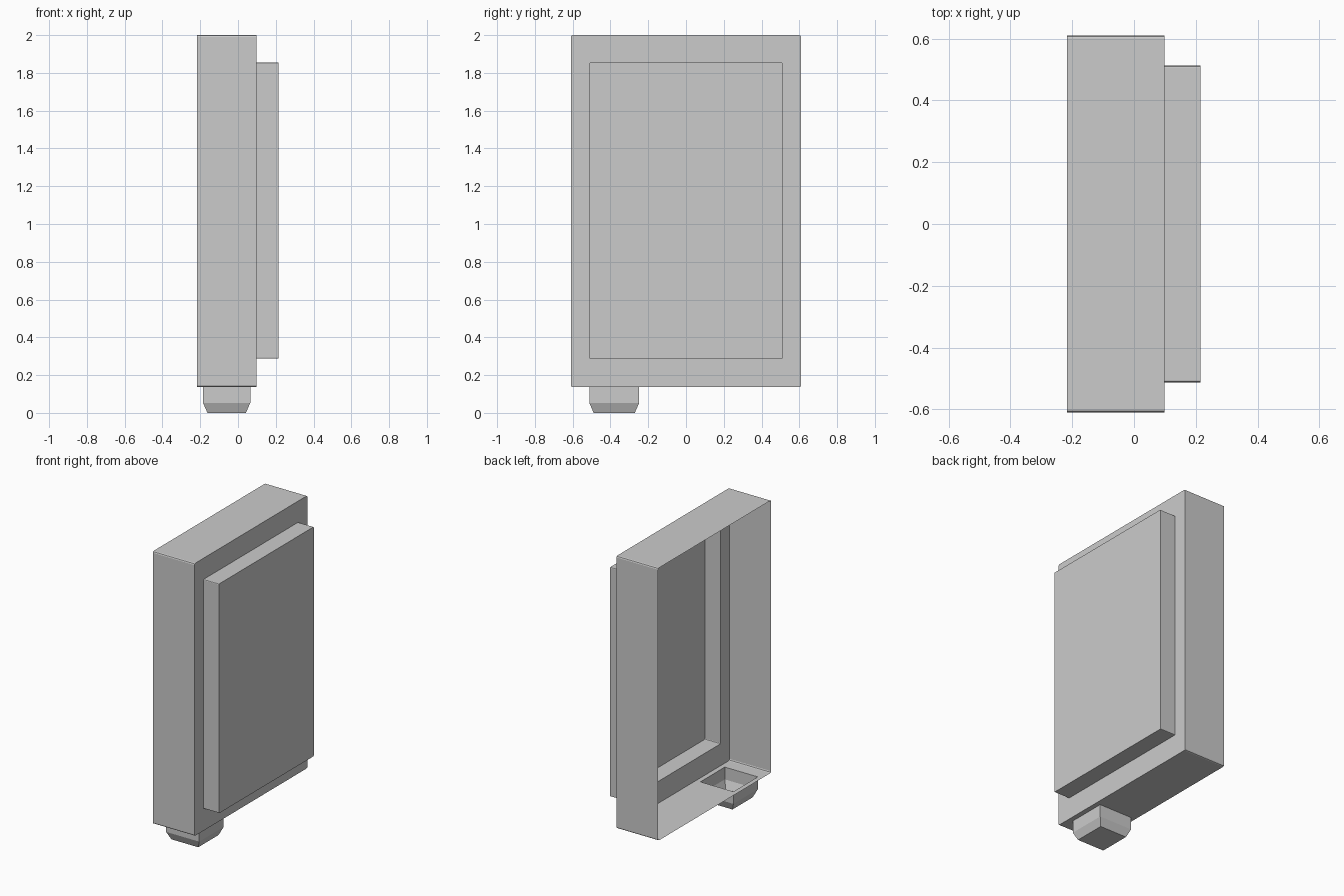
import bpy, bmesh, math

if "Cube" in bpy.data.objects:
    bpy.data.objects.remove(bpy.data.objects["Cube"])


def rounded_ring(x, half_y, z0, z1, r, seg=2):
    """Rounded rectangle in the YZ plane, starting at the bottom edge's right end."""
    pts = []
    corners = [(half_y - r, z0 + r, -90), (half_y - r, z1 - r, 0),
               (-half_y + r, z1 - r, 90), (-half_y + r, z0 + r, 180)]
    for cy, cz, start in corners:
        for i in range(seg + 1):
            a = math.radians(start + 90 * i / seg)
            pts.append((x, cy + r * math.cos(a), cz + r * math.sin(a)))
    return pts


def rect(x0, x1, y0, y1, z):
    return [(x0, y0, z), (x0, y1, z), (x1, y1, z), (x1, y0, z)]


def loft(bm, loops, cap=True, skip=()):
    """Skin a list of point loops; skip holds (loop, edge) quads left open."""
    rings = [[bm.verts.new(p) for p in loop] for loop in loops]
    for k, (a, b) in enumerate(zip(rings, rings[1:])):
        n = len(a)
        for i in range(n):
            if (k, i) not in skip:
                j = (i + 1) % n
                bm.faces.new((a[i], a[j], b[j], b[i]))
    if cap:
        bm.faces.new(rings[-1])


def finish(name, bm):
    bmesh.ops.remove_doubles(bm, verts=bm.verts, dist=0.0005)
    me = bpy.data.meshes.new(name)
    bm.to_mesh(me)
    bm.free()
    ob = bpy.data.objects.new(name, me)
    bpy.context.collection.objects.link(ob)
    return ob


X_BACK, X_STEP, X_FRONT = -0.217, 0.098, 0.215
HALF_Y, Z_BASE, R = 0.61, 0.137, 0.01
HOLE = rect(-0.185, 0.065, -0.512, -0.248, Z_BASE)

# Casing: thin open-backed shell with a raised front panel
bm = bmesh.new()
loft(bm, [
    rounded_ring(X_BACK, HALF_Y, Z_BASE, 2.0, R),
    rounded_ring(X_STEP, HALF_Y, Z_BASE, 2.0, R),
    rounded_ring(X_STEP, 0.512, 0.287, 1.855, 0.006),
    rounded_ring(X_FRONT, 0.512, 0.287, 1.855, 0.006),
], skip={(0, 11)})
# Casing floor, with an opening above the foot
loft(bm, [rect(X_BACK, X_STEP, -HALF_Y + R, HALF_Y - R, Z_BASE), HOLE], cap=False)
finish("casing", bm)

# Foot: hollow tapered plug hanging under the opening
bm = bmesh.new()
loft(bm, [
    HOLE,
    rect(-0.185, 0.065, -0.512, -0.248, 0.053),
    rect(-0.162, 0.042, -0.489, -0.271, 0.0),
])
finish("foot", bm)
